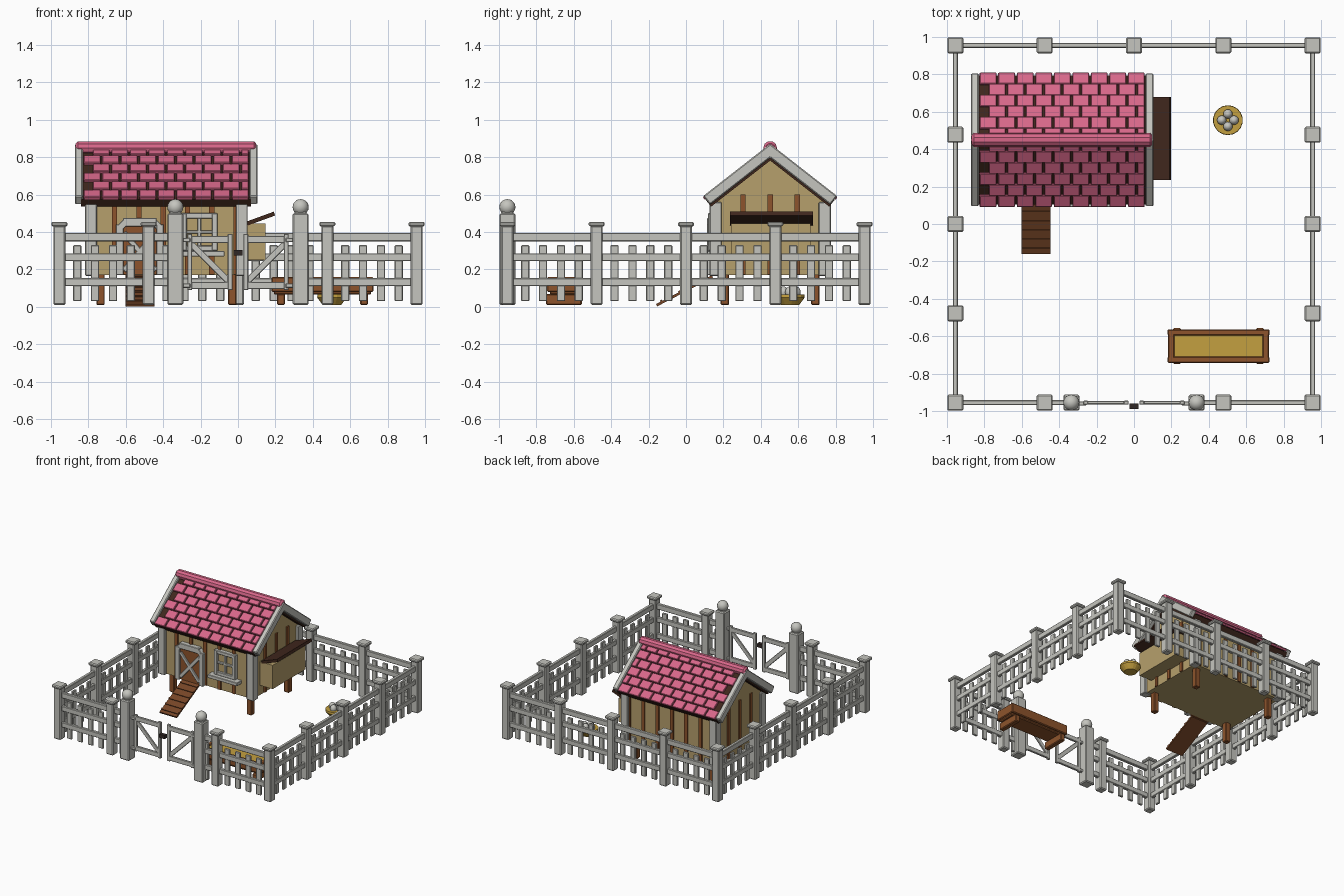
import bpy, bmesh, math
from mathutils import Matrix, Vector

if "Cube" in bpy.data.objects:
    bpy.data.objects.remove(bpy.data.objects["Cube"])


def material(name, rgb):
    m = bpy.data.materials.new(name)
    m.diffuse_color = (*rgb, 1)
    m.use_nodes = True
    m.node_tree.nodes["Principled BSDF"].inputs["Base Color"].default_value = m.diffuse_color
    return m


WHITE = material("weathered white", (0.56, 0.56, 0.52))
PINK = material("pink shingle", (0.68, 0.135, 0.25))
TAN = material("tan wall", (0.47, 0.35, 0.15))
BROWN = material("wood brown", (0.27, 0.088, 0.025))
PLANK = material("ramp brown", (0.18, 0.06, 0.02))
DARK = material("dark brown", (0.05, 0.02, 0.012))
STRAW = material("straw yellow", (0.55, 0.35, 0.05))
IRON = material("iron", (0.03, 0.02, 0.018))
I = Matrix.Identity(4)


def box(bm, x, y, z, rot=I, base=I):
    """Box from (min, max) ranges; rot turns it about its own centre, base about the origin."""
    c = Vector([(a[0] + a[1]) / 2 for a in (x, y, z)])
    s = [a[1] - a[0] for a in (x, y, z)] + [1]
    bmesh.ops.create_cube(bm, size=1, matrix=base @ Matrix.Translation(c) @ rot @ Matrix.Diagonal(s))


def around(c, w):
    return (c - w / 2, c + w / 2)


def ball(bm, loc, r, scale=(1, 1, 1)):
    res = bmesh.ops.create_uvsphere(bm, u_segments=16, v_segments=10, radius=r,
                                    matrix=Matrix.Translation(loc) @ Matrix.Diagonal((*scale, 1)))
    for v in res["verts"]:
        for f in v.link_faces:
            f.smooth = True


def prism(bm, pts, x0, x1):
    """Closed (y, z) profile extruded along x."""
    f = bm.faces.new([bm.verts.new((x0, y, z)) for y, z in pts])
    r = bmesh.ops.extrude_face_region(bm, geom=[f])
    bmesh.ops.translate(bm, verts=[v for v in r["geom"] if isinstance(v, bmesh.types.BMVert)], vec=(x1 - x0, 0, 0))


def finish(name, bm, mat, bevel=0.0):
    bmesh.ops.recalc_face_normals(bm, faces=bm.faces)
    me = bpy.data.meshes.new(name)
    bm.to_mesh(me)
    bm.free()
    me.materials.append(mat)
    ob = bpy.data.objects.new(name, me)
    bpy.context.collection.objects.link(ob)
    if bevel:
        b = ob.modifiers.new("bevel", "BEVEL")
        b.width, b.segments, b.limit_method = bevel, 1, "ANGLE"
        b.angle_limit = math.radians(50)
    return ob


new = bmesh.new
F, S = 0.955, 0.4775          # fence line and post spacing

# Fence: one side along the front, turned four times
posts, rails, pickets = new(), new(), new()
for k in range(4):
    M = Matrix.Rotation(k * math.pi / 2, 4, "Z")
    for x in (-F, -S, 0, S):
        if k == 0 and x == 0:
            continue
        box(posts, around(x, 0.064), around(-F, 0.064), (0.01, 0.435), base=M)
        box(posts, around(x, 0.086), around(-F, 0.086), (0.43, 0.455), base=M)
    for a, b in ([(-F, -0.335), (0.335, F)] if k == 0 else [(-F, F)]):
        for z, h in ((0.373, 0.045), (0.265, 0.042), (0.132, 0.042)):
            box(rails, (a, b), around(-F, 0.026), around(z, h), base=M)
    for i in range(1, 20):
        x = -F + i * S / 5
        if i % 5 and not (k == 0 and abs(x) < 0.36):
            box(pickets, around(x, 0.044), around(-F, 0.018), (0.03, 0.33), base=M)
finish("fence_posts", posts, WHITE, 0.007)
finish("fence_rails", rails, WHITE, 0.004)
finish("fence_pickets", pickets, WHITE, 0.004)

# Gate posts with balls, two braced leaves, hinges and latch
gp, balls, leaf, iron = new(), new(), new(), new()
for s in (-1, 1):
    box(gp, around(s * 0.335, 0.085), around(-F, 0.085), (0.01, 0.5))
    box(gp, around(s * 0.335, 0.065), around(-F, 0.065), (0.49, 0.51))
    ball(balls, (s * 0.335, -F, 0.533), 0.043)
    for x in (0.258, 0.042):
        box(leaf, around(s * x, 0.026), around(-F, 0.02), (0.09, 0.39))
    for z in (0.36, 0.115):
        box(leaf, around(s * 0.15, 0.24), around(-F, 0.018), around(z, 0.038))
        box(leaf, around(s * 0.28, 0.05), around(-F - 0.004, 0.022), around(z - 0.002, 0.022))
    box(leaf, around(s * 0.15, 0.285), around(-F, 0.014), around(0.237, 0.034),
        Matrix.Rotation(-s * math.radians(45), 4, "Y"))
box(iron, around(0, 0.05), around(-0.974, 0.03), around(0.29, 0.03))
finish("gate_posts", gp, WHITE, 0.007)
finish("gate_post_balls", balls, WHITE)
finish("gate_leaves", leaf, WHITE, 0.003)
finish("gate_latch", iron, IRON)

# Coop body: gabled prism
CY, SL = 0.45, 0.78
ANG = math.atan(SL)
bm = new()
prism(bm, [(0.15, 0.17), (0.75, 0.17), (0.75, 0.555), (CY, 0.787), (0.15, 0.555)], -0.8, 0.03)
finish("coop_walls", bm, TAN)

# Corner boards, legs and wall battens
corner, legs, batten = new(), new(), new()
for sy in (-1, 1):
    for cx, lx in ((-0.785, -0.735), (0.02, -0.03)):
        box(corner, around(cx, 0.064), around(CY + sy * 0.292, 0.066), (0.165, 0.56))
        box(legs, around(lx, 0.045), around(CY + sy * 0.242, 0.045), (0.01, 0.18))
    for i in range(6):
        box(batten, around(-0.66 + i * 0.13, 0.028), around(CY + sy * 0.303, 0.014), (0.172, 0.55))
for x in (-0.803, 0.033):
    for y in (0.305, 0.45, 0.595):
        box(batten, around(x, 0.014), around(y, 0.028), (0.172, 0.60))
finish("coop_corner_boards", corner, WHITE, 0.005)
finish("coop_legs", legs, BROWN, 0.005)
finish("wall_battens", batten, BROWN)


def chevron(top, bottom, half):
    """Roof cross-section with ends cut square to the slope."""
    t = (top - bottom) * math.cos(ANG)
    dy, dz = t * math.sin(ANG), t * math.cos(ANG)
    e = top - SL * half
    return [(CY - half, e), (CY, top), (CY + half, e),
            (CY + half - dy, e - dz), (CY, bottom), (CY - half + dy, e - dz)]


# Roof deck and white barge boards
bm = new()
prism(bm, chevron(0.842, 0.782, 0.345), -0.84, 0.07)
finish("roof_deck", bm, DARK)
bm = new()
for x in (-0.872, 0.062):
    prism(bm, chevron(0.872, 0.797, 0.358), x, x + 0.042)
finish("barge_boards", bm, WHITE, 0.006)

# Overlapping shingles in staggered rows
bm = new()
ROWS, N, X0, X1 = 6, 9, -0.83, 0.062
pitch, w = 0.355 / ROWS, (X1 - X0) / N
for s in (-1, 1):
    for r in range(ROWS):
        d = 0.355 - (r + 0.5) * pitch
        z = 0.853 - SL * d
        shift = w / 2 if r % 2 else 0
        for i in range(N):
            a = X0 + i * w + shift
            b = min(a + w, X1)
            box(bm, (a + 0.005, b - 0.005), around(CY + s * d, pitch / math.cos(ANG) - 0.004), around(z, 0.018),
                Matrix.Rotation(-s * (ANG - 0.1), 4, "X"))
finish("roof_shingles", bm, PINK, 0.003)

# Rounded ridge cap
bm = new()
bmesh.ops.create_cone(bm, cap_ends=True, segments=10, radius1=0.037, radius2=0.037, depth=0.965,
                      matrix=Matrix.Translation((-0.385, CY, 0.85)) @ Matrix.Rotation(math.pi / 2, 4, "Y"))
finish("ridge_cap", bm, PINK, 0.012)

# Door with white frame and cross brace
DX = -0.525
bm = new()
box(bm, around(DX, 0.2), (0.128, 0.155), (0.172, 0.43))
finish("door", bm, BROWN)
bm = new()
for s in (-1, 1):
    box(bm, around(DX + s * 0.108, 0.04), (0.112, 0.155), (0.17, 0.44))
    box(bm, around(DX + s * 0.09, 0.07), (0.113, 0.155), around(0.44, 0.036), Matrix.Rotation(s * math.radians(45), 4, "Y"))
    box(bm, around(DX, 0.265), (0.117, 0.135), around(0.295, 0.028), Matrix.Rotation(s * math.radians(50), 4, "Y"))
box(bm, around(DX, 0.18), (0.112, 0.155), (0.43, 0.475))
finish("door_frame", bm, WHITE, 0.003)

# Window frame, cross bars and sill
WX = -0.207
bm = new()
for s in (-1, 1):
    box(bm, around(WX + s * 0.082, 0.03), (0.118, 0.155), (0.3, 0.5))
    box(bm, around(WX, 0.19), (0.119, 0.155), around(0.4 + s * 0.087, 0.028))
box(bm, around(WX, 0.018), (0.125, 0.155), (0.3, 0.5))
box(bm, around(WX, 0.17), (0.126, 0.155), around(0.4, 0.018))
box(bm, around(WX, 0.27), (0.09, 0.155), (0.27, 0.298))
finish("window_frame", bm, WHITE, 0.003)
bm = new()
box(bm, around(WX, 0.16), (0.138, 0.155), (0.31, 0.49))
finish("window_panes", bm, TAN)

# Ramp with treads
A = math.atan2(0.155, 0.3)
R = Matrix.Rotation(A, 4, "X")
bm = new()
box(bm, around(DX, 0.155), around(-0.008, 0.335), around(0.086, 0.014), R)
for i in range(6):
    t = -0.14 + i * 0.055
    box(bm, around(DX, 0.155), around(-0.008 + t * math.cos(A), 0.012), around(0.095 + t * math.sin(A), 0.012), R)
finish("ramp", bm, PLANK)

# Nest box with raised lid
bm = new()
box(bm, (0.03, 0.147), (0.24, 0.665), (0.25, 0.445))
finish("nest_box", bm, TAN)
bm = new()
box(bm, around(0.122, 0.155), around(0.457, 0.445), around(0.472, 0.022), Matrix.Rotation(-math.radians(20), 4, "Y"))
finish("nest_box_lid", bm, DARK)

# Feed trough: flared box with rim, cross feet and grain
TX, TY = 0.452, -0.653
trough, grain = new(), new()
box(trough, around(TX, 0.52), around(TY, 0.15), (0.065, 0.11))
for s in (-1, 1):
    box(trough, around(TX, 0.545), around(TY + s * 0.073, 0.034), (0.08, 0.16))
    box(trough, around(TX + s * 0.253, 0.036), around(TY, 0.17), (0.08, 0.16))
    box(trough, around(TX + s * 0.222, 0.042), around(TY, 0.192), (0.01, 0.07))
box(grain, around(TX, 0.475), around(TY, 0.115), (0.1, 0.152))
finish("feed_trough", trough, BROWN, 0.006)
finish("trough_grain", grain, STRAW)

# Straw nest bowl with four eggs
bm = new()
for z0, z1, r0, r1 in ((0.01, 0.05, 0.05, 0.08), (0.05, 0.066, 0.08, 0.078)):
    bmesh.ops.create_cone(bm, cap_ends=True, segments=18, radius1=r0, radius2=r1, depth=z1 - z0,
                          matrix=Matrix.Translation((0.502, 0.555, (z0 + z1) / 2)))
finish("straw_nest", bm, STRAW)
bm = new()
for i in range(4):
    a = i * math.pi / 2
    ball(bm, (0.502 + 0.033 * math.cos(a), 0.555 + 0.033 * math.sin(a), 0.078), 0.025, (1, 1, 1.25))
finish("eggs", bm, WHITE)
